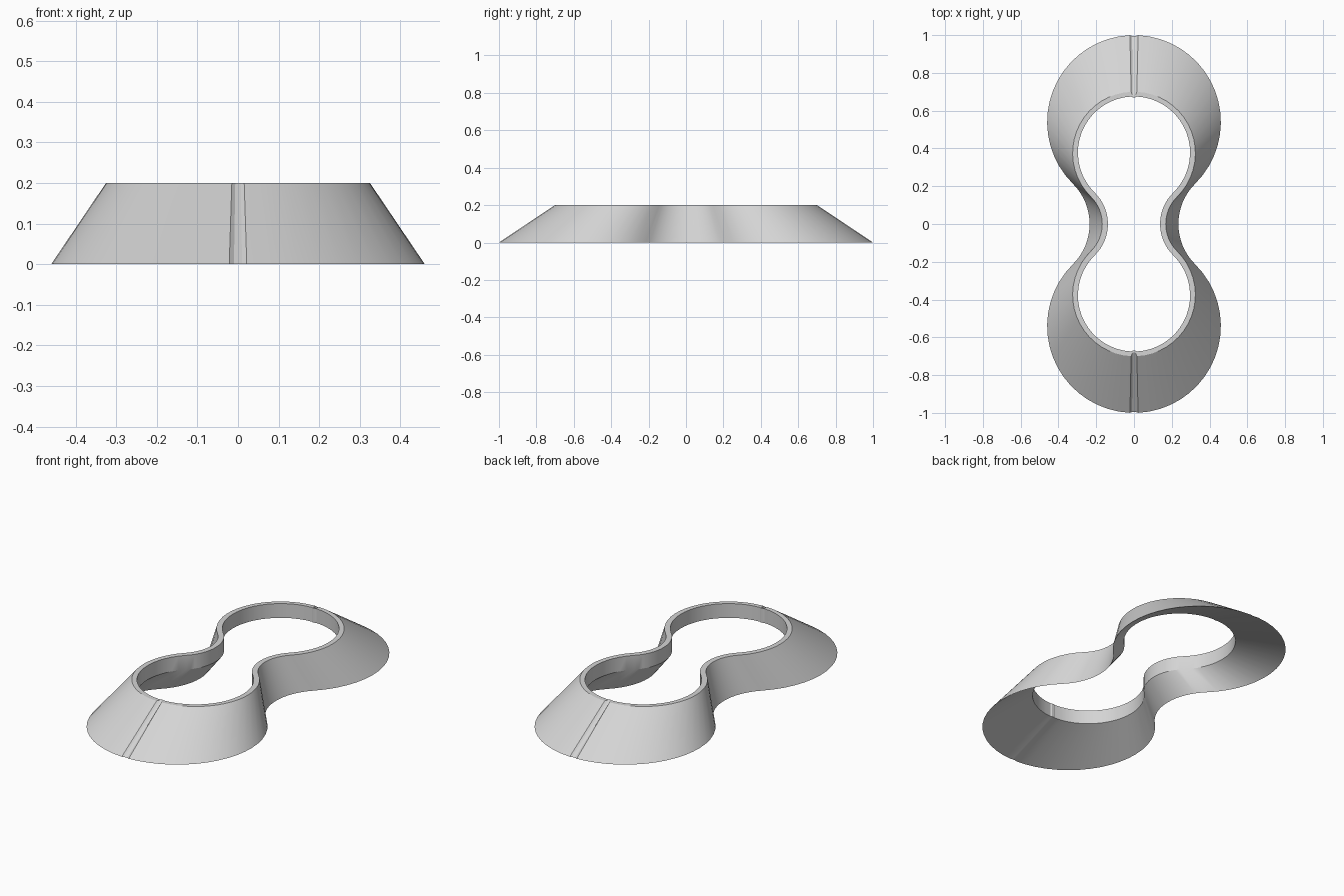
import bpy, bmesh, math

if "Cube" in bpy.data.objects:
    bpy.data.objects.remove(bpy.data.objects["Cube"], do_unlink=True)

LOBE_STEPS = 18
WAIST_STEPS = 8

grey = bpy.data.materials.new("light grey")
grey.use_nodes = True
colour = (0.66, 0.66, 0.66, 1)
grey.diffuse_color = colour
grey.node_tree.nodes["Principled BSDF"].inputs["Base Color"].default_value = colour


def outline(radius, centre, waist, groove):
    """Closed two-lobed loop with a narrow groove at each end."""
    # radius of the concave waist arc that is tangent to both lobes
    rho = (waist**2 + centre**2 - radius**2) / (2 * (radius - waist))
    hub = waist + rho
    sweep = math.atan2(hub, -centre)
    phi = math.atan2(centre, hub)
    edge = 0.047

    # end groove, then lobe arc, then waist arc
    polar = [(0, radius - groove), (0.022, radius - groove)]
    polar += [(edge + (sweep - edge) * i / LOBE_STEPS, radius)
              for i in range(LOBE_STEPS + 1)]
    quarter = [(r * math.sin(a), centre + r * math.cos(a)) for a, r in polar]
    for i in range(1, WAIST_STEPS + 1):
        a = phi * (1 - i / WAIST_STEPS)
        quarter.append((hub - rho * math.cos(a), rho * math.sin(a)))

    half = quarter + [(x, -y) for x, y in quarter[-2::-1]]
    return half + [(-x, y) for x, y in half[-2:0:-1]]


# wedge cross-section: inner wall foot, inner rim, outer rim, skirt foot
rings = [
    (outline(0.297, 0.378, 0.138, 0.004), 0.12),
    (outline(0.297, 0.378, 0.138, 0.004), 0.2),
    (outline(0.325, 0.375, 0.168, 0.02), 0.2),
    (outline(0.46, 0.54, 0.235, 0.004), 0.0),
]

# the last ring joins back to the first, closing the underside
bm = bmesh.new()
loops = [[bm.verts.new((x, y, z)) for x, y in pts] for pts, z in rings]
for a, b in zip(loops, loops[1:] + loops[:1]):
    for i in range(len(a)):
        j = (i + 1) % len(a)
        bm.faces.new((a[i], a[j], b[j], b[i]))

mesh = bpy.data.meshes.new("flared_frame")
bm.to_mesh(mesh)
bm.free()
mesh.materials.append(grey)
frame = bpy.data.objects.new("flared_frame", mesh)
bpy.context.collection.objects.link(frame)

# smooth curves, crisp rim and groove edges
bpy.ops.object.select_all(action="DESELECT")
frame.select_set(True)
bpy.context.view_layer.objects.active = frame
bpy.ops.object.shade_smooth_by_angle(angle=math.radians(25))
